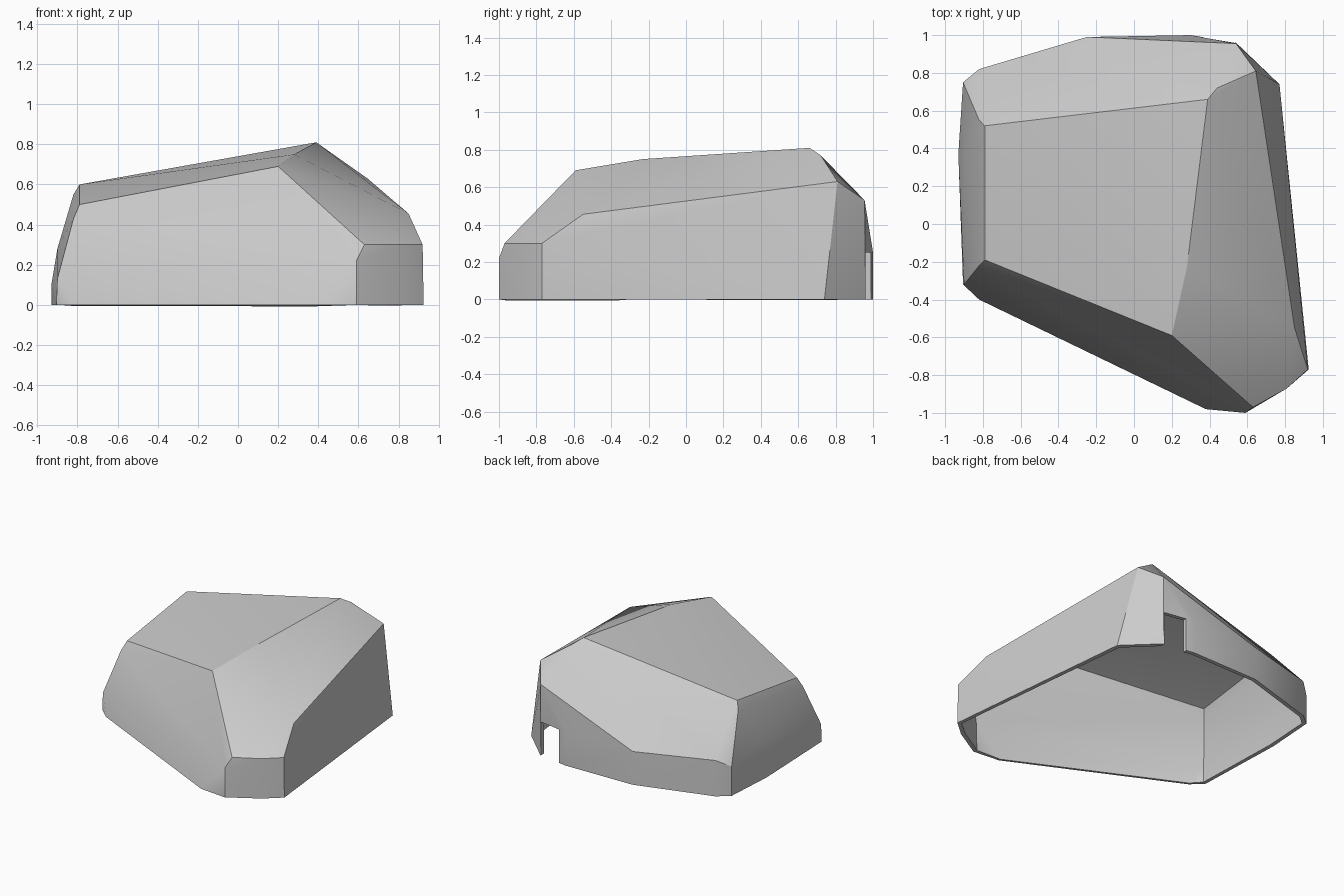
import bpy
import bmesh
import math

default = bpy.data.objects.get("Cube")
if default:
    bpy.data.objects.remove(default)

grey = bpy.data.materials.new("plain_grey")
grey.use_nodes = True
colour = (0.6, 0.6, 0.6, 1)
grey.diffuse_color = colour
grey.node_tree.nodes["Principled BSDF"].inputs["Base Color"].default_value = colour

# Corner points of the faceted housing, grouped by level
footprint = [(-.93, .37), (-.905, .75), (-.82, .82), (-.25, .99), (.3, 1), (.54, .96),
             (.77, .74), (.925, -.77), (.81, -.87), (.59, -1), (.38, -.98),
             (-.82, -.4), (-.905, -.32)]
walls = [(-.93, .37, .1), (-.9, .35, .28), (-.9, -.32, .13), (-.905, .75, .22),
         (-.82, .82, .27), (-.25, .99, .25), (.3, 1, .25),
         (.59, -1, .22), (.63, -.97, .3), (.81, -.87, .3), (.92, -.77, .3)]
shoulders = [(-.82, -.22, .43), (-.82, .55, .55), (.54, .955, .53),
             (.645, .81, .63), (.85, -.55, .455)]
roof = [(-.79, -.19, .5), (-.79, .52, .6), (.39, .66, .81), (.44, .72, .77),
        (.28, -.23, .75), (.2, -.59, .69)]

bm = bmesh.new()
for p in [(x, y, 0) for x, y in footprint] + walls + shoulders + roof:
    bm.verts.new(p)
hull = bmesh.ops.convex_hull(bm, input=bm.verts)
loose = [v for v in bm.verts if not v.link_faces]
bmesh.ops.delete(bm, geom=loose, context='VERTS')
bmesh.ops.recalc_face_normals(bm, faces=bm.faces)

# Open underside
under = [f for f in bm.faces if all(v.co.z < .001 for v in f.verts)]
bmesh.ops.delete(bm, geom=under, context='FACES')
bmesh.ops.dissolve_limit(bm, angle_limit=math.radians(1), verts=bm.verts, edges=bm.edges)
mesh = bpy.data.meshes.new("housing_shell")
bm.to_mesh(mesh)
bm.free()
mesh.materials.append(grey)
shell = bpy.data.objects.new("housing_shell", mesh)
bpy.context.collection.objects.link(shell)

# Wall thickness
solid = shell.modifiers.new("wall_thickness", 'SOLIDIFY')
solid.thickness = .03
solid.offset = -1

# Cable notch in the back wall
bpy.ops.mesh.primitive_cube_add(size=1, location=(.45, .98, .05))
cutter = bpy.context.object
cutter.name = "notch_cutter"
cutter.scale = (.17, .26, .4)
cutter.hide_render = True
cutter.data.materials.append(grey)
cut = shell.modifiers.new("cable_notch", 'BOOLEAN')
cut.operation = 'DIFFERENCE'
cut.solver = 'EXACT'
cut.object = cutter

bpy.ops.object.select_all(action='DESELECT')
shell.select_set(True)
bpy.context.view_layer.objects.active = shell
for name in ("wall_thickness", "cable_notch"):
    bpy.ops.object.modifier_apply(modifier=name)
bpy.data.objects.remove(cutter)
bpy.ops.object.shade_smooth_by_angle(angle=math.radians(30))
